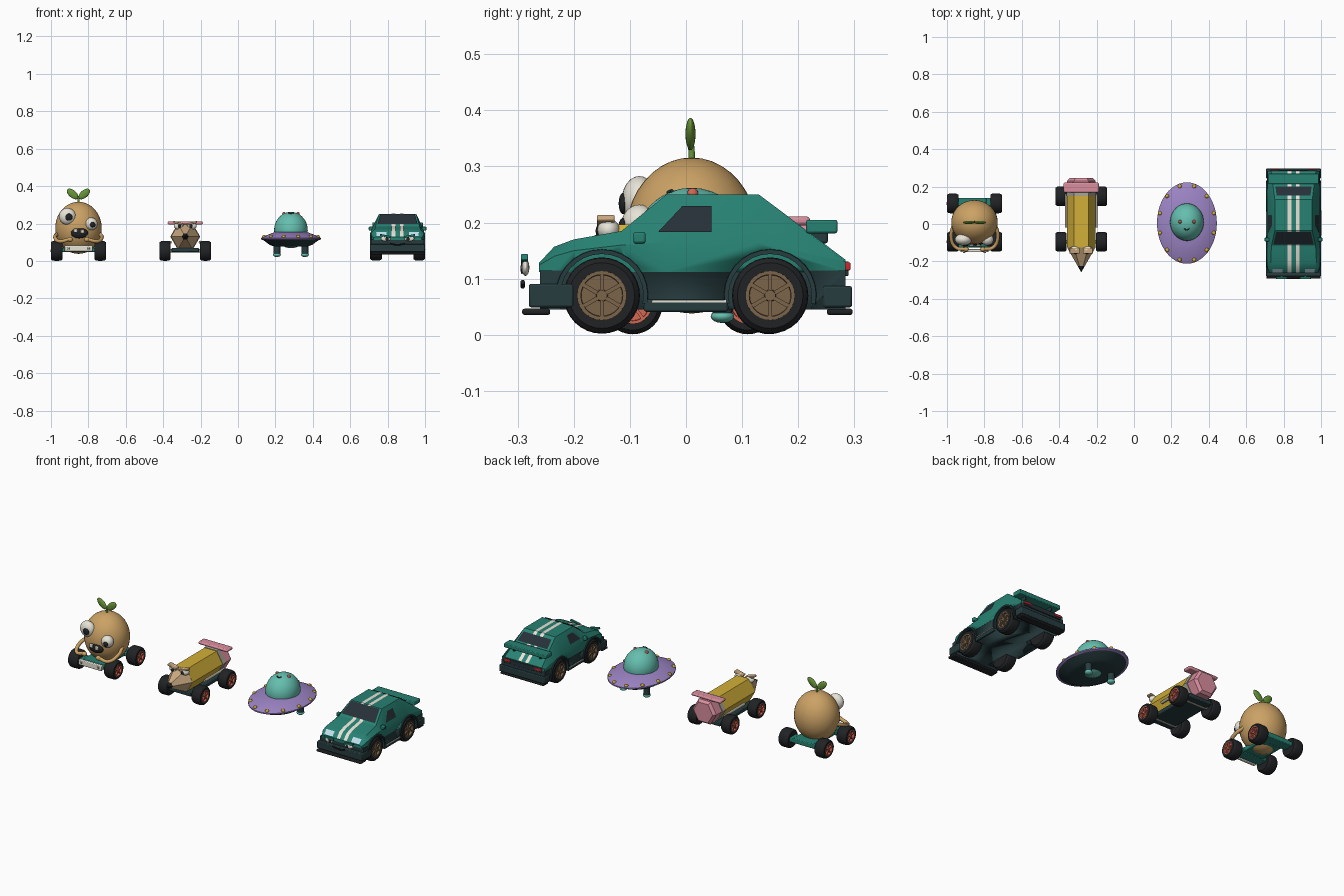
import bpy, bmesh
from math import sin, cos, pi, tau
from mathutils import Vector

if "Cube" in bpy.data.objects:
    bpy.data.objects.remove(bpy.data.objects["Cube"])


def mat(name, r, g, b):
    m = bpy.data.materials.new(name)
    m.diffuse_color = (r, g, b, 1)
    m.use_nodes = True
    m.node_tree.nodes["Principled BSDF"].inputs["Base Color"].default_value = m.diffuse_color
    return m


TEAL = mat("teal", .02, .22, .17)
DARK = mat("dark_green", .02, .045, .05)
BLACK = mat("rubber", .015, .016, .018)
GLASS = mat("glass", .02, .03, .04)
BRONZE = mat("bronze", .2, .13, .07)
CORAL = mat("coral", .65, .14, .09)
TAN = mat("tan", .6, .36, .13)
CREAM = mat("cream", .8, .77, .68)
LEAF = mat("leaf", .14, .3, .04)
YELLOW = mat("yellow", .65, .43, .04)
WOOD = mat("wood", .6, .4, .22)
PINK = mat("pink", .7, .27, .34)
PURPLE = mat("purple", .33, .23, .55)
MINT = mat("mint", .13, .52, .43)
RED = mat("red", .6, .02, .03)
STEEL = mat("steel", .4, .38, .3)
SKY = mat("headlight", .55, .75, .85)


def loft(name, rings, m, loc=(0, 0, 0), closed=True):
    """Skin rings of points; closed rings get end caps."""
    bm = bmesh.new()
    vs = [[bm.verts.new(Vector(p) + Vector(loc)) for p in r] for r in rings]
    n = len(rings[0])
    for a, b in zip(vs, vs[1:]):
        for i in range(n if closed else n - 1):
            j = (i + 1) % n
            bm.faces.new((a[i], a[j], b[j], b[i]))
    if closed:
        bm.faces.new(vs[0])
        bm.faces.new(vs[-1])
    bmesh.ops.recalc_face_normals(bm, faces=bm.faces)
    me = bpy.data.meshes.new(name)
    bm.to_mesh(me)
    bm.free()
    ob = bpy.data.objects.new(name, me)
    me.materials.append(m)
    bpy.context.collection.objects.link(ob)
    return ob


def lathe(name, prof, m, loc, axis="X", n=28, sy=1):
    """Revolve (along, radius) pairs about an axis."""
    put = {"X": lambda a, u, v: (a, u, v), "Y": lambda a, u, v: (u, a, v),
           "Z": lambda a, u, v: (u, v * sy, a)}[axis]
    return loft(name, [[put(a, r * cos(tau * i / n), r * sin(tau * i / n)) for i in range(n)]
                       for a, r in prof], m, loc)


def box(name, c, s, m, rot=(0, 0, 0), bev=.004):
    bpy.ops.mesh.primitive_cube_add(size=1, location=c, rotation=rot)
    ob = bpy.context.object
    ob.name = name
    ob.scale = s
    bpy.ops.object.transform_apply(location=False, rotation=False)
    ob.data.materials.append(m)
    if bev:
        b = ob.modifiers.new("bevel", "BEVEL")
        b.width, b.segments = bev, 2
    return ob


def ball(name, c, s, m, rot=(0, 0, 0), seg=24):
    bpy.ops.mesh.primitive_uv_sphere_add(segments=seg, ring_count=seg // 2, radius=1, location=c, rotation=rot)
    ob = bpy.context.object
    ob.name = name
    ob.scale = s
    ob.data.materials.append(m)
    return ob


def tube(name, pts, r, m):
    cu = bpy.data.curves.new(name, "CURVE")
    cu.dimensions, cu.bevel_depth, cu.bevel_resolution = "3D", r, 3
    cu.use_fill_caps = True
    sp = cu.splines.new("BEZIER")
    sp.bezier_points.add(len(pts) - 1)
    for b, p in zip(sp.bezier_points, pts):
        b.co = p
        b.handle_left_type = b.handle_right_type = "AUTO"
    cu.materials.append(m)
    ob = bpy.data.objects.new(name, cu)
    bpy.context.collection.objects.link(ob)


def wheel(c, r, h, side, m, spokes):
    """Tyre with recessed face, rim ring, spokes and hub."""
    R = .64 * r
    f = side
    lathe("tyre", [(-f * h, R), (-f * h, r * .86), (-f * h * .75, r * .97), (-f * h * .4, r), (f * h * .4, r),
                   (f * h * .75, r * .97), (f * h, r * .86), (f * h, R), (f * h * .6, R * .97)], BLACK, c, n=32)
    lathe("rim", [(f * h * .6, R), (f * h * 1.02, R), (f * h * 1.02, R * .86), (f * h * .62, R * .84)], m, c)
    lathe("hub", [(f * h * .5, R * .26), (f * h * 1.05, R * .22)], m, c, n=12)
    for i in range(spokes):
        a = tau * i / spokes
        box("spoke", (c[0] + f * h * .85, c[1] - R * .5 * sin(a), c[2] + R * .5 * cos(a)),
            (h * .25, R * .17, R * .85), m, (a, 0, 0), 0)


# ---------- potato kart ----------
X = -.853
ball("potato_body", (X, .01, .177), (.124, .118, .139), TAN, seg=40)
box("kart_plate", (X, .01, .063), (.13, .26, .024), TEAL)
for y in (-.095, .11):
    box("kart_crossbar", (X, y, .06), (.19, .06, .025), TEAL)
    for s in (-1, 1):
        wheel((X + s * .116, y, .054), .053, .031, s, CORAL, 5)
box("kart_bumper", (X, -.142, .066), (.15, .018, .032), CREAM)
for s in (-1, 1):
    box("bumper_bolt", (X + s * .055, -.153, .066), (.012, .006, .012), STEEL, bev=.002)
    tube("potato_arm", [(X + s * .11, .0, .15), (X + s * .125, -.07, .125), (X + s * .1, -.125, .105),
                        (X + s * .05, -.135, .115)], .01, TAN)
    ball("potato_hand", (X + s * .045, -.135, .115), (.015, .013, .013), TAN)
    ball("leaf", (X + s * .031, .008, .358), (.02, .009, .037), LEAF, (0, s * .85, 0))
tube("leaf_stem", [(X, .01, .31), (X, .01, .325), (X, .008, .345)], .006, LEAF)
for x, z, r, y in ((-.912, .238, .045, -.083), (-.785, .198, .034, -.083)):
    ball("potato_eye", (x, y, z), (r, .032, r), CREAM)
    ball("potato_pupil", (x + .008, y - .029, z - .004), (r * .42, .008, r * .42), BLACK)
ball("potato_mouth", (X + .005, -.098, .15), (.046, .017, .029), BLACK)
for x in (-.868, -.832):
    box("potato_tooth", (x, -.115, .163 if x < -.85 else .158), (.021, .012, .021), CREAM)

# ---------- pencil racer ----------
X, Z = -.282, .13
lathe("pencil_shaft", [(-.125, .077), (.155, .077)], YELLOW, (X, 0, Z), "Y", 6)
lathe("pencil_wood", [(-.125, .076), (-.225, .019)], WOOD, (X, 0, Z), "Y", 6)
lathe("pencil_lead", [(-.225, .019), (-.257, .001)], BLACK, (X, 0, Z), "Y", 6)
lathe("pencil_ferrule", [(.15, .08), (.178, .08)], STEEL, (X, 0, Z), "Y", 6)
lathe("pencil_eraser", [(.178, .076), (.23, .076), (.245, .062)], PINK, (X, 0, Z), "Y", 6)
box("pencil_wing", (X, .195, .203), (.188, .052, .016), PINK, bev=.006)
box("pencil_chassis", (X, .03, .058), (.145, .33, .022), DARK)
for y in (-.095, .148):
    lathe("pencil_axle", [(-.1, .01), (.1, .01)], STEEL, (X, y, .054), n=12)
    for s in (-1, 1):
        wheel((X + s * .108, y, .054), .053, .029, s, CORAL, 5)
for s in (-1, 1):
    lathe("exhaust_pipe", [(-.02, .008), (.16, .008)], STEEL, (X + s * .08, 0, .1), "Y", 12)
    ball("pencil_eye", (X + s * .035, -.138, .187), (.026, .02, .02), CREAM)
    ball("pencil_pupil", (X + s * .031, -.156, .185), (.009, .005, .01), BLACK)
    box("pencil_eyelid", (X + s * .036, -.143, .202), (.056, .032, .011), WOOD, (0, -s * .25, 0), .003)

# ---------- saucer ----------
X = .283
lathe("saucer_top", [(.112, .153), (.116, .16), (.123, .16), (.13, .15), (.155, .085)], PURPLE, (X, .005, 0), "Z", 48, 1.36)
lathe("saucer_belly", [(.078, .09), (.085, .112), (.114, .152)], DARK, (X, .005, 0), "Z", 48, 1.36)
ball("saucer_dome", (X, .01, .165), (.09, .1, .097), MINT, seg=36)
for i in range(12):
    a = tau * (i + .5) / 12
    ball("rim_light", (X + .149 * cos(a), .005 + .203 * sin(a), .129), (.011, .011, .01), YELLOW, seg=12)
for s in (-1, 1):
    ball("dome_eye", (X + s * .037, .012, .252), (.01, .01, .01), CORAL, seg=12)
    lathe("landing_leg", [(.035, .018), (.085, .018)], DARK, (X + s * .075, .065, 0), "Z", 16)
    ball("landing_foot", (X + s * .075, .065, .033), (.021, .021, .012), MINT, seg=16)
tube("dome_mouth", [(X - .014, -.025, .257), (X, -.032, .254), (X + .014, -.025, .257)], .003, DARK)

# ---------- sports car ----------
X = .853
# y, roof height, roof half width, shoulder height, shoulder half width
ST = [(-.262, .128, .115, .124, .128), (-.235, .157, .12, .14, .14), (-.2, .17, .122, .15, .142),
      (-.115, .185, .118, .16, .142), (-.035, .25, .1, .165, .142), (.13, .25, .1, .165, .142),
      (.284, .134, .12, .13, .138)]
shell = loft("car_shell", [[(-b, y, .112), (-b, y, k), (-w, y, t), (w, y, t), (b, y, k), (b, y, .112)]
                           for y, t, w, k, b in ST], TEAL, (X, 0, 0))
lower = box("car_lower_body", (X, .012, .08), (.282, .545, .07), DARK, bev=0)
for y in (-.15, .15):
    for s in (-1, 1):
        cut = lathe("arch_cutter", [(-.04, .077), (.06, .077)], BLACK, (X + s * .115 + (-.01 if s < 0 else 0), y, .07), n=32)
        cut.hide_render = True
        cut.hide_viewport = False
        cut.display_type = "WIRE"
        for o in (shell, lower):
            b = o.modifiers.new("arch", "BOOLEAN")
            b.operation, b.object = "DIFFERENCE", cut
        wheel((X + s * .115, y, .07), .068, .031, s, BRONZE, 6)
        # fender flare over the wheel
        rings = []
        for i in range(17):
            a = pi * (-.06 + 1.12 * i / 16)
            rings.append([(s * u, y + r * cos(a), .07 + r * sin(a))
                          for u, r in ((.105, .074), (.147, .074), (.147, .082), (.105, .087))])
        loft("fender_flare", rings, DARK, (X, 0, 0))
box("front_bumper", (X, -.24, .07), (.294, .08, .042), DARK)
box("front_splitter", (X, -.267, .041), (.29, .05, .011), BLACK)
box("rear_bumper", (X, .27, .068), (.294, .052, .038), DARK)
box("rear_diffuser", (X, .274, .041), (.28, .046, .011), BLACK)
box("spoiler", (X, .242, .193), (.27, .056, .024), TEAL)
box("tail_panel", (X, .286, .118), (.24, .008, .026), GLASS, bev=.002)
for s in (-1, 1):
    box("side_skirt", (X + s * .14, 0, .052), (.012, .15, .022), DARK)
    box("skirt_line", (X + s * .147, .005, .06), (.003, .132, .004), CREAM, bev=0)
    box("spoiler_strut", (X + s * .085, .235, .178), (.012, .036, .03), DARK)
    box("tail_light", (X + s * .1, .288, .122), (.045, .01, .014), RED, bev=.002)
    box("mirror", (X + s * .142, -.083, .173), (.024, .022, .02), TEAL)
    loft("side_window", [[(s * .137, -.05, .183), (s * .137, .045, .183)],
                         [(s * .115, -.006, .23), (s * .115, .045, .23)]], GLASS, (X, 0, 0), False)
    loft("headlight", [[(s * .06, -.261, .133), (s * .112, -.261, .133)],
                       [(s * .06, -.24, .155), (s * .114, -.24, .155)]], SKY, (X, 0, 0), False)
    # racing stripe following the roofline
    loft("racing_stripe", [[(s * .012, y, t + .003), (s * .032, y, t + .003)]
                           for y, t, *_ in ST], CREAM, (X, 0, 0), False)
    ball("car_eye", (X + s * .063, -.286, .12), (.027, .007, .015), CREAM, seg=16)
    ball("car_pupil", (X + s * .056, -.292, .118), (.008, .003, .01), BLACK, seg=12)
    box("car_eyelid", (X + s * .064, -.288, .133), (.06, .013, .011), TEAL, (0, -s * .2, 0), .002)
for name, a, b in (("windshield", (-.109, .194, .107), (-.043, .2476, .092)),
                   ("rear_window", (.152, .2375, .09), (.2, .2013, .097))):
    loft(name, [[(-w, y, z), (w, y, z)] for y, z, w in (a, b)], GLASS, (X, 0, .003), False)
tube("car_mouth", [(X - .04, -.291, .094), (X, -.291, .086), (X + .04, -.291, .094)], .004, BLACK)

# Smooth the rounded parts, keep hard edges sharp
bpy.ops.object.select_all(action="DESELECT")
for o in bpy.context.scene.objects:
    if o.type == "MESH":
        o.select_set(True)
        bpy.context.view_layer.objects.active = o
bpy.ops.object.shade_smooth_by_angle(angle=.5)
